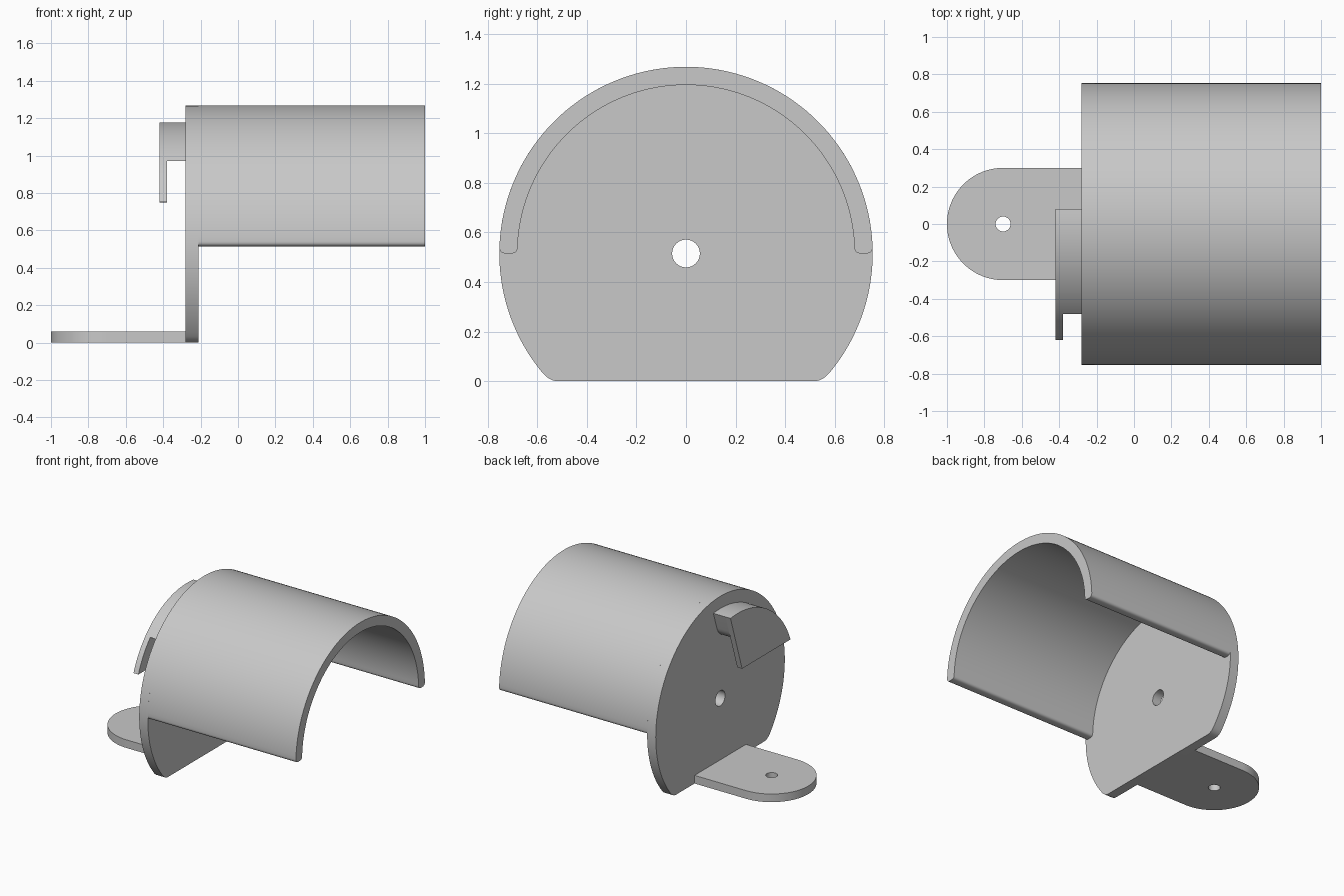
import bpy, bmesh
from math import sin, cos, radians
from mathutils import Vector

cube = bpy.data.objects.get("Cube")
if cube:
    bpy.data.objects.remove(cube, do_unlink=True)

GREY = (0.58, 0.58, 0.58, 1)
grey = bpy.data.materials.new("light grey")
grey.use_nodes = True
grey.diffuse_color = GREY
grey.node_tree.nodes["Principled BSDF"].inputs["Base Color"].default_value = GREY

AXIS_Z = 0.515      # height of the cylinder axis
OUTER, INNER = 0.753, 0.68
PLATE_BACK, PLATE_FRONT = -0.28, -0.21


def arc(cu, cv, r, a, b, n):
    """Points on an arc from angle a to b in degrees."""
    angles = [radians(a + (b - a) * i / n) for i in range(n + 1)]
    return [Vector((cu + r * cos(t), cv + r * sin(t))) for t in angles]


def rounded(a, corner, b, n=6):
    """Rounded corner from a to b."""
    a, c, b = Vector(a), Vector(corner), Vector(b)
    return [a * (1 - t) ** 2 + c * 2 * t * (1 - t) + b * t * t
            for t in (i / n for i in range(n + 1))]


def extrude(name, loops, start, end, axis):
    """Fill an outline (further loops are holes) and extrude it along an axis."""
    bm = bmesh.new()
    for loop in loops:
        pts = []
        for p in loop:
            if not pts or (p - pts[-1]).length > 1e-4:
                pts.append(p)
        if (pts[0] - pts[-1]).length < 1e-4:
            pts.pop()
        vs = [bm.verts.new((start, p.x, p.y) if axis == "x" else (p.x, p.y, start))
              for p in pts]
        for i, v in enumerate(vs):
            bm.edges.new((vs[i - 1], v))
    bmesh.ops.triangle_fill(bm, edges=bm.edges[:], use_beauty=True)
    res = bmesh.ops.extrude_face_region(bm, geom=bm.faces[:], use_keep_orig=True)
    moved = [g for g in res["geom"] if isinstance(g, bmesh.types.BMVert)]
    d = end - start
    bmesh.ops.translate(bm, verts=moved, vec=(d, 0, 0) if axis == "x" else (0, 0, d))
    bmesh.ops.recalc_face_normals(bm, faces=bm.faces[:])
    mesh = bpy.data.meshes.new(name)
    bm.to_mesh(mesh)
    bm.free()
    mesh.materials.append(grey)
    ob = bpy.data.objects.new(name, mesh)
    bpy.context.collection.objects.link(ob)
    bpy.ops.object.select_all(action="DESELECT")
    ob.select_set(True)
    bpy.context.view_layer.objects.active = ob
    bpy.ops.object.shade_smooth_by_angle(angle=radians(30))
    return ob


# End plate: disc with a flat foot, rounded lower corners and a centre hole
rim = arc(0, AXIS_Z, OUTER, -40, 220, 130)
plate = (rim + rounded(rim[-1], (-0.549, 0), (-0.515, 0))
         + rounded((0.515, 0), (0.549, 0), rim[0]))
extrude("end_plate", [plate, arc(0, AXIS_Z, 0.056, 0, 360, 40)],
        PLATE_BACK, PLATE_FRONT, "x")

# Half-cylinder shell with rounded lower lips
out = arc(0, AXIS_Z, OUTER, 2, 178, 96)
inn = arc(0, AXIS_Z, INNER, 178, 2, 96)
LIP = 0.028


def lip(a, ua, ub, b):
    s = LIP if ub > ua else -LIP
    return (rounded(a, (ua, AXIS_Z), (ua + s, AXIS_Z))
            + rounded((ub - s, AXIS_Z), (ub, AXIS_Z), b))


shell = (out + lip(out[-1], -OUTER, -INNER, inn[0])
         + inn + lip(inn[-1], INNER, OUTER, out[0]))
extrude("half_shell", [shell], PLATE_FRONT, 1.0, "x")

# Mounting tab with a round end and a screw hole
tab = arc(-0.7, 0, 0.3, 90, 270, 64) + [Vector((PLATE_BACK, -0.3)), Vector((PLATE_BACK, 0.3))]
extrude("mounting_tab", [tab, arc(-0.7, 0, 0.04, 0, 360, 32)], 0, 0.06, "z")

# Hook on the outer face: a short stem and a deeper flange sharing one arc
HOOK_R = 0.663
stem = (arc(0, AXIS_Z, HOOK_R, 83, 136.5, 28)
        + rounded((-0.07, 0.97), (0.015, 0.97), (0.04, 1.05), 8))
extrude("hook_stem", [stem], -0.38, PLATE_BACK, "x")
flange = arc(0, AXIS_Z, HOOK_R, 83, 159.2, 40) + [Vector((-0.055, 0.75))]
extrude("hook_flange", [flange], -0.42, -0.38, "x")
